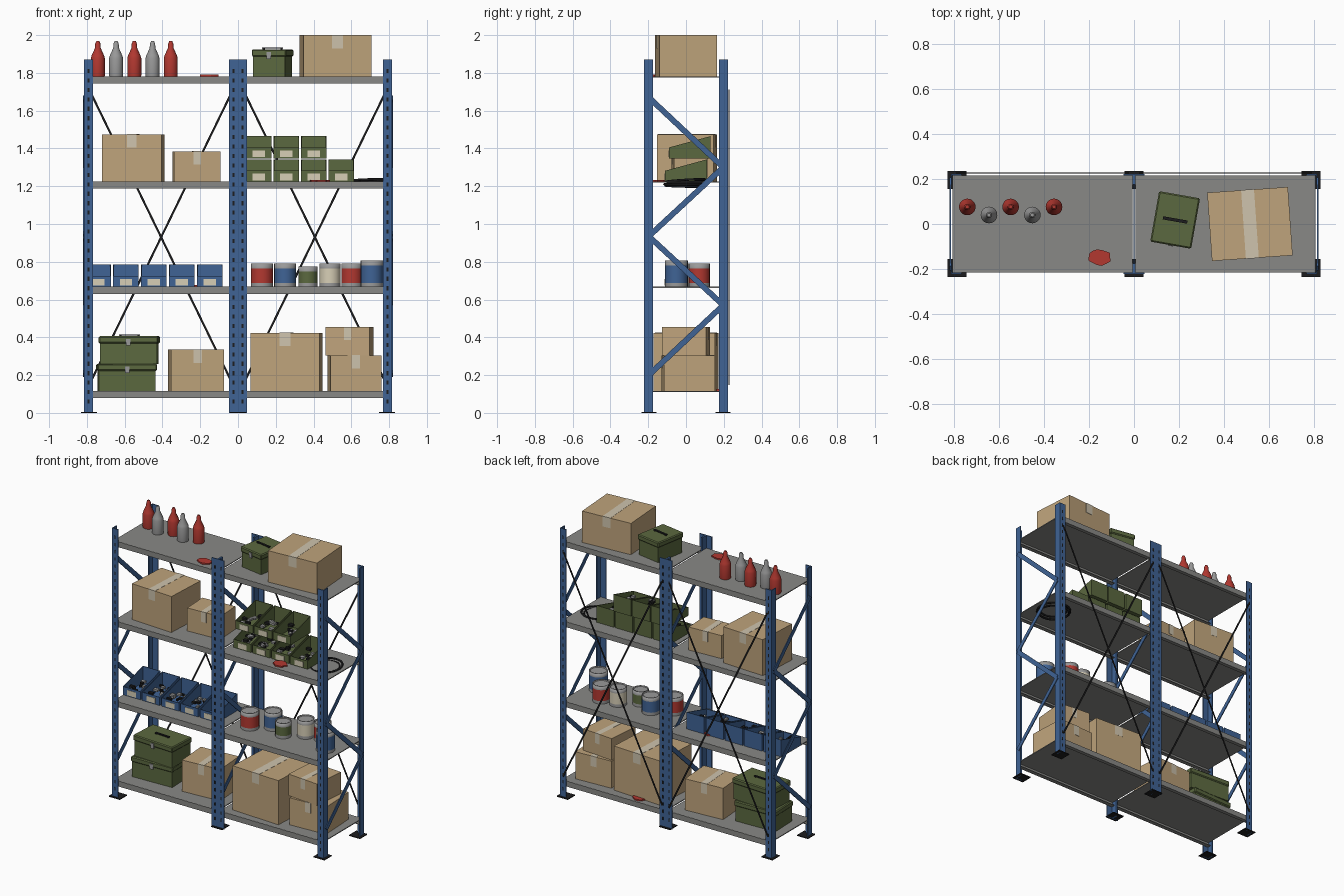
import bpy, bmesh, math, random
from mathutils import Matrix, Vector

random.seed(4)
if "Cube" in bpy.data.objects:
    bpy.data.objects.remove(bpy.data.objects["Cube"])


def material(name, rgb):
    m = bpy.data.materials.new(name)
    m.use_nodes = True
    m.diffuse_color = (*rgb, 1)
    m.node_tree.nodes["Principled BSDF"].inputs["Base Color"].default_value = (*rgb, 1)
    return m


BLUE = material("rack blue", (0.05, 0.125, 0.30))
STEEL = material("shelf steel", (0.25, 0.25, 0.24))
SILVER = material("can silver", (0.32, 0.32, 0.32))
CARD = material("cardboard", (0.52, 0.37, 0.20))
TAPE = material("packing tape", (0.62, 0.55, 0.42))
GREEN = material("olive green", (0.105, 0.14, 0.05))
RED = material("red", (0.45, 0.04, 0.03))
BLACK = material("black", (0.012, 0.012, 0.013))
CREAM = material("cream", (0.68, 0.62, 0.47))


def finish(name, bm, mat, frame=Matrix()):
    bmesh.ops.recalc_face_normals(bm, faces=bm.faces)
    mesh = bpy.data.meshes.new(name)
    bm.to_mesh(mesh)
    bm.free()
    for m in (mat if isinstance(mat, list) else [mat]):
        mesh.materials.append(m)
    ob = bpy.data.objects.new(name, mesh)
    ob.matrix_world = frame
    bpy.context.collection.objects.link(ob)
    return ob


def boxes(name, specs, mat, frame=Matrix()):
    """One object from (centre, size) boxes."""
    bm = bmesh.new()
    for centre, size in specs:
        bmesh.ops.create_cube(bm, size=1, matrix=Matrix.Translation(centre) @ Matrix.Diagonal((*size, 1)))
    return finish(name, bm, mat, frame)


def placed(x, y, z, degrees=0):
    return Matrix.Translation((x, y, z)) @ Matrix.Rotation(math.radians(degrees), 4, 'Z')


def bar(name, a, b, normal, width, thick, mat):
    """Flat strip from a to b, lying in the plane with the given normal."""
    a, b, n = Vector(a), Vector(b), Vector(normal)
    d = (b - a).normalized()
    rot = Matrix((n.cross(d), n, d)).transposed().to_4x4()
    boxes(name, [((0, 0, 0), (width, thick, (b - a).length))], mat,
          Matrix.Translation((a + b) / 2) @ rot)


def lathe(name, profile, mat, frame, band=None, steps=20):
    """Turned shape; band = profile segments taking the second material."""
    bm = bmesh.new()
    rings = [[bm.verts.new((r * math.cos(i * math.tau / steps), r * math.sin(i * math.tau / steps), z))
              for i in range(steps)] for r, z in profile]
    for k in range(len(rings) - 1):
        for i in range(steps):
            j = (i + 1) % steps
            f = bm.faces.new((rings[k][i], rings[k][j], rings[k + 1][j], rings[k + 1][i]))
            f.smooth = True
            f.material_index = int(band is not None and k in band)
    bm.faces.new(rings[0])
    bm.faces.new(rings[-1])
    for e in bm.edges:
        e.smooth = len(e.link_faces) == 2 and e.calc_face_angle(0) < 0.6
    return finish(name, bm, mat, frame)


# Rack: angle posts, foot plates, slots
HX, HY, TOP, FL, T = 0.815, 0.222, 1.87, 0.047, 0.006
SHELVES = (0.117, 0.668, 1.225, 1.782)
slots = []
for corner, inward in ((-HX, 1), (0, -1), (0, 1), (HX, -1)):
    for s, side in ((-1, "front"), (1, "back")):
        boxes(side + "_post", [
            ((corner + inward * FL / 2, s * (HY - T / 2), TOP / 2), (FL, T, TOP)),
            ((corner + inward * T / 2, s * (HY - FL / 2), TOP / 2), (T, FL, TOP))], BLUE)
        slots += [((corner + inward * 0.024, s * HY, 0.06 + 0.05 * k), (0.009, 0.002, 0.022))
                  for k in range(36)]
boxes("post_slots", slots, BLACK)
boxes("foot_plates", [((x, s * 0.195, 0.003), (0.085, 0.08, 0.006))
                      for x in (-0.788, 0, 0.788) for s in (-1, 1)], BLACK)

# Shelves with folded front and back lips
for z in SHELVES:
    for s in (-1, 1):
        cx, w = s * 0.407, 0.80
        boxes("shelf", [((cx, 0, z - 0.003), (w, 0.428, 0.006))] +
              [((cx, q * 0.212, z - 0.019), (w, 0.006, 0.037)) for q in (-1, 1)] +
              [((cx, q * 0.2, z - 0.035), (w, 0.024, 0.004)) for q in (-1, 1)], STEEL)

# Side zigzag braces and rear cross braces
ZIG = (1.67, 1.30, 0.935, 0.57, 0.20)
for x in (-0.818, 0, 0.818):
    for k in range(4):
        s = -1 if k % 2 == 0 else 1
        bar("side_brace", (x, s * 0.197, ZIG[k]), (x, -s * 0.197, ZIG[k + 1]), (1, 0, 0), 0.03, 0.006, BLUE)
for cx in (-0.407, 0.407):
    for s in (-1, 1):
        bar("rear_cross_brace", (cx - s * 0.38, 0.226 + s * 0.002, 1.71),
            (cx + s * 0.38, 0.226 + s * 0.002, 0.15), (0, 1, 0), 0.011, 0.003, BLACK)


def carton(x, y, z, w, d, h, turn):
    f = placed(x, y, z, turn)
    boxes("carton", [((0, 0, h / 2), (w, d, h))], CARD, f)
    tw, drop = w * 0.16, 0.07
    boxes("carton_tape", [((0, 0, h), (tw, d + 0.002, 0.002))] +
          [((0, s * d / 2, h - drop / 2), (tw, 0.002, drop)) for s in (-1, 1)], TAPE, f)


for c in ((0.516, 0, SHELVES[3], 0.36, 0.305, 0.218, 4),
          (-0.555, 0.005, SHELVES[2], 0.315, 0.30, 0.25, -3),
          (-0.22, 0.02, SHELVES[2], 0.245, 0.18, 0.16, 3),
          (-0.222, 0.015, SHELVES[0], 0.28, 0.23, 0.218, 4),
          (0.257, 0, SHELVES[0], 0.365, 0.325, 0.307, -3),
          (0.617, 0.012, SHELVES[0], 0.27, 0.27, 0.188, 3),
          (0.59, 0, 0.305, 0.235, 0.235, 0.15, -5)):
    carton(*c)


# Toolboxes: body, overhanging chamfered lid, handle, latch
def toolbox(x, y, z, w, d, h, turn):
    f = placed(x, y, z, turn)
    boxes("toolbox_body", [((0, 0, h * 0.4), (w - 0.014, d - 0.014, h * 0.8))], GREEN, f)
    lid = boxes("toolbox_lid", [((0, 0, h * 0.87), (w, d, h * 0.26))], GREEN, f)
    b = lid.modifiers.new("chamfer", 'BEVEL')
    b.width, b.segments = 0.006, 1
    boxes("toolbox_handle", [((0, 0, h + 0.007), (0.11, 0.014, 0.006))] +
          [((s * 0.048, 0, h + 0.002), (0.01, 0.012, 0.008)) for s in (-1, 1)], BLACK, f)
    boxes("toolbox_latch", [((0, -d / 2, h * 0.78), (0.024, 0.008, 0.036))], SILVER, f)


toolbox(0.183, 0.018, SHELVES[3], 0.185, 0.228, 0.142, -10)
toolbox(-0.59, -0.01, SHELVES[0], 0.315, 0.205, 0.143, 2)
toolbox(-0.575, -0.01, 0.26, 0.315, 0.205, 0.146, -3)


# Open-front picking bins with label and loose hardware
def bin_box(x, y, z, mat):
    w, d, low, high, t = 0.135, 0.22, 0.057, 0.117, 0.004
    f = placed(x, y, z)
    bm = bmesh.new()
    for s in (-1, 1):
        outline = [(-d / 2, 0), (d / 2, 0), (d / 2, high), (-d / 2, low)]
        face = bm.faces.new([bm.verts.new((s * w / 2, py, pz)) for py, pz in outline])
        out = bmesh.ops.extrude_face_region(bm, geom=[face])["geom"]
        bmesh.ops.translate(bm, vec=(-s * t, 0, 0), verts=[v for v in out if isinstance(v, bmesh.types.BMVert)])
    for centre, size in (((0, 0, t / 2), (w - t, d, t)),
                         ((0, -d / 2 + t / 2, low / 2), (w - t, t, low)),
                         ((0, d / 2 - t / 2, high / 2), (w - t, t, high))):
        bmesh.ops.create_cube(bm, size=1, matrix=Matrix.Translation(centre) @ Matrix.Diagonal((*size, 1)))
    finish("picking_bin", bm, mat, f)
    boxes("bin_label", [((0, -d / 2 - 0.001, 0.024), (0.066, 0.003, 0.036))], CREAM, f)
    for m in (SILVER, BLACK):
        bits = [((random.uniform(-0.045, 0.045), random.uniform(-0.08, 0.06), random.uniform(0.03, 0.05)),
                 (random.uniform(0.012, 0.035), random.uniform(0.012, 0.03), 0.014)) for _ in range(5)]
        boxes("loose_hardware", bits, m, f)


for k in range(4):
    bin_box(0.11 + 0.1455 * k, 0, SHELVES[2], GREEN)
    if k < 3:
        bin_box(0.11 + 0.1455 * k, 0.02, SHELVES[2] + 0.123, GREEN)
for k in range(5):
    bin_box(-0.741 + 0.148 * k, 0, SHELVES[1], BLUE)

# Paint cans with coloured wraps
for x, y, r, h, col in ((0.127, -0.05, 0.059, 0.122, RED), (0.249, 0.03, 0.058, 0.122, BLUE),
                        (0.37, -0.03, 0.051, 0.106, GREEN), (0.487, 0.05, 0.056, 0.122, CREAM),
                        (0.603, 0.07, 0.056, 0.122, RED), (0.709, -0.05, 0.06, 0.138, BLUE)):
    lathe("paint_can", [(r, 0), (r, 0.02), (r, h - 0.026), (r, h), (r * 0.88, h), (r * 0.86, h - 0.006)],
          [SILVER, col], placed(x, y, SHELVES[1]), band=(1,))

# Squeeze bottles
for k in range(5):
    lathe("bottle", [(0.036, 0), (0.037, 0.005), (0.037, 0.095), (0.033, 0.11), (0.015, 0.15),
                     (0.014, 0.172), (0.008, 0.186)],
          SILVER if k % 2 else RED, placed(-0.742 + 0.0965 * k, 0.04 if k % 2 else 0.076, SHELVES[3]))

# Crumpled rags
for x, y, z in ((-0.155, -0.147, SHELVES[3]), (0.43, -0.15, SHELVES[2]),
                (-0.24, 0.08, SHELVES[1]), (0.246, 0.158, SHELVES[0])):
    edge = [random.uniform(0.8, 1.1) for _ in range(14)]
    bm = bmesh.new()
    ring = [bm.verts.new((0.052 * e * math.cos(i * math.tau / 14), 0.04 * e * math.sin(i * math.tau / 14), 0))
            for i, e in enumerate(edge)]
    out = bmesh.ops.extrude_face_region(bm, geom=[bm.faces.new(ring)])["geom"]
    bmesh.ops.translate(bm, vec=(0, 0, 0.009), verts=[v for v in out if isinstance(v, bmesh.types.BMVert)])
    finish("rag", bm, RED, placed(x, y, z))

# Coiled cable resting on and sagging through the end of the shelf
for k, r in enumerate((0.098, 0.108, 0.09, 0.102)):
    bpy.ops.mesh.primitive_torus_add(location=(0.67 + 0.004 * k, -0.01 + 0.003 * k, 1.2 + 0.01 * k),
                                     rotation=(0.03 * (k - 1), 0.02 * (1 - k), 0),
                                     major_radius=r, minor_radius=0.006, major_segments=32, minor_segments=8)
    cable = bpy.context.object
    cable.name = "cable_coil"
    cable.data.materials.append(BLACK)
    bpy.ops.object.shade_smooth()
